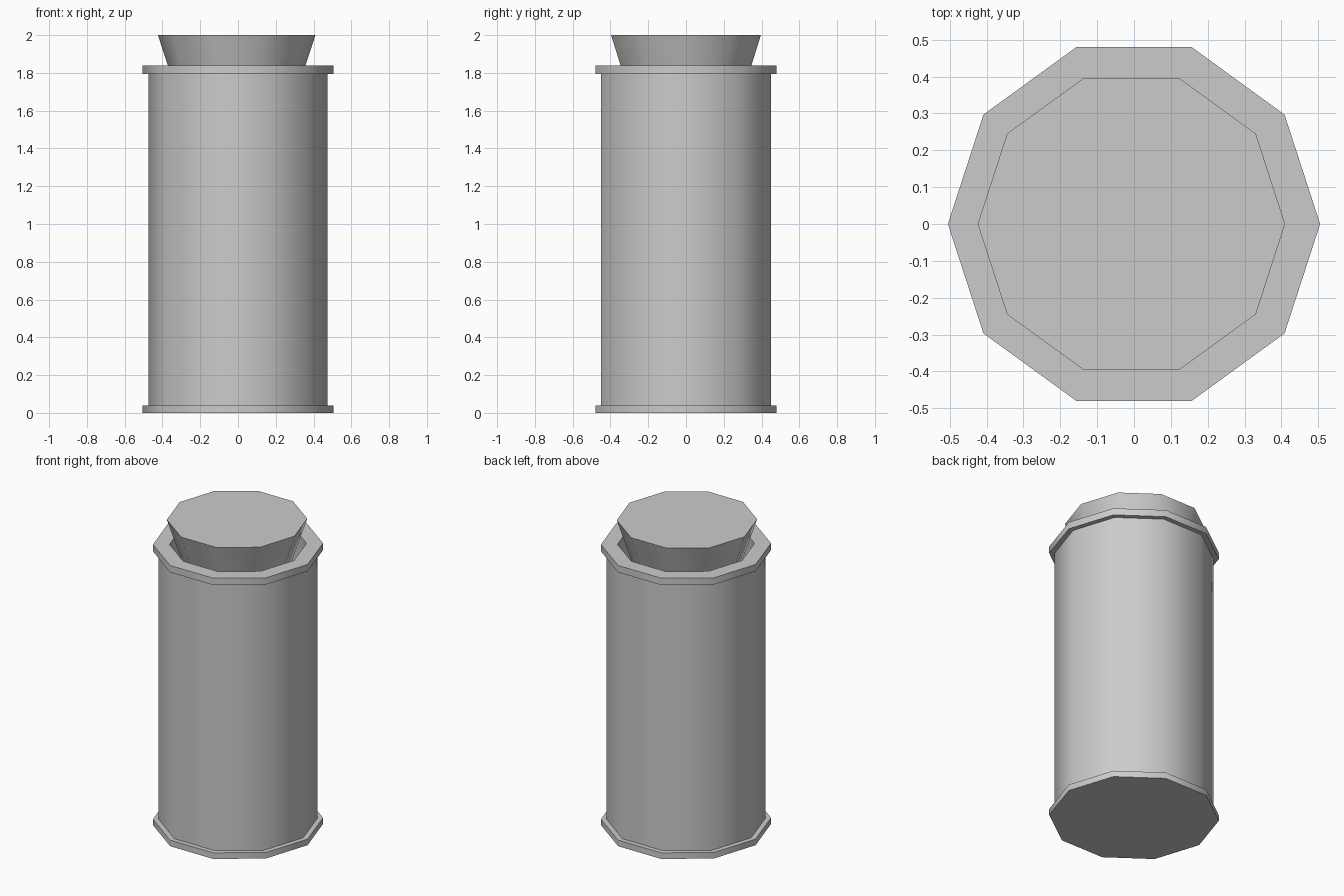
import bpy, bmesh
from math import cos, sin, pi, radians

if "Cube" in bpy.data.objects:
    bpy.data.objects.remove(bpy.data.objects["Cube"])

SIDES = 10


def lathe(name, profile, x=0.0, closed=False):
    """Spin a (radius, z) profile into a ten-sided part; radius 0 ends become flat caps."""
    bm = bmesh.new()
    rings = [[bm.verts.new((r * cos(2 * pi * i / SIDES), r * sin(2 * pi * i / SIDES), z))
              for i in range(SIDES)] for r, z in profile]
    pairs = list(zip(rings, rings[1:]))
    if closed:
        pairs.append((rings[-1], rings[0]))
    for a, b in pairs:
        for i in range(SIDES):
            j = (i + 1) % SIDES
            bm.faces.new((a[i], a[j], b[j], b[i]))
    if not closed:
        bm.faces.new(rings[0])
        bm.faces.new(rings[-1])
    bmesh.ops.recalc_face_normals(bm, faces=bm.faces[:])
    mesh = bpy.data.meshes.new(name)
    bm.to_mesh(mesh)
    bm.free()
    ob = bpy.data.objects.new(name, mesh)
    ob.location.x = x
    bpy.context.collection.objects.link(ob)
    bpy.ops.object.select_all(action='DESELECT')
    ob.select_set(True)
    bpy.context.view_layer.objects.active = ob
    bpy.ops.object.shade_smooth_by_angle(angle=radians(40))
    return ob


# Jar: foot flange, straight wall, top flange, then the hollow inside
lathe("jar", [
    (0.505, 0.0), (0.505, 0.04), (0.473, 0.04),
    (0.473, 1.795), (0.505, 1.795), (0.505, 1.84),
    (0.407, 1.84), (0.407, 0.05),
])

# Tapered stopper, sitting slightly off centre and reaching into the neck
lathe("stopper", [(0.325, 1.72), (0.417, 2.0)], x=-0.007)
